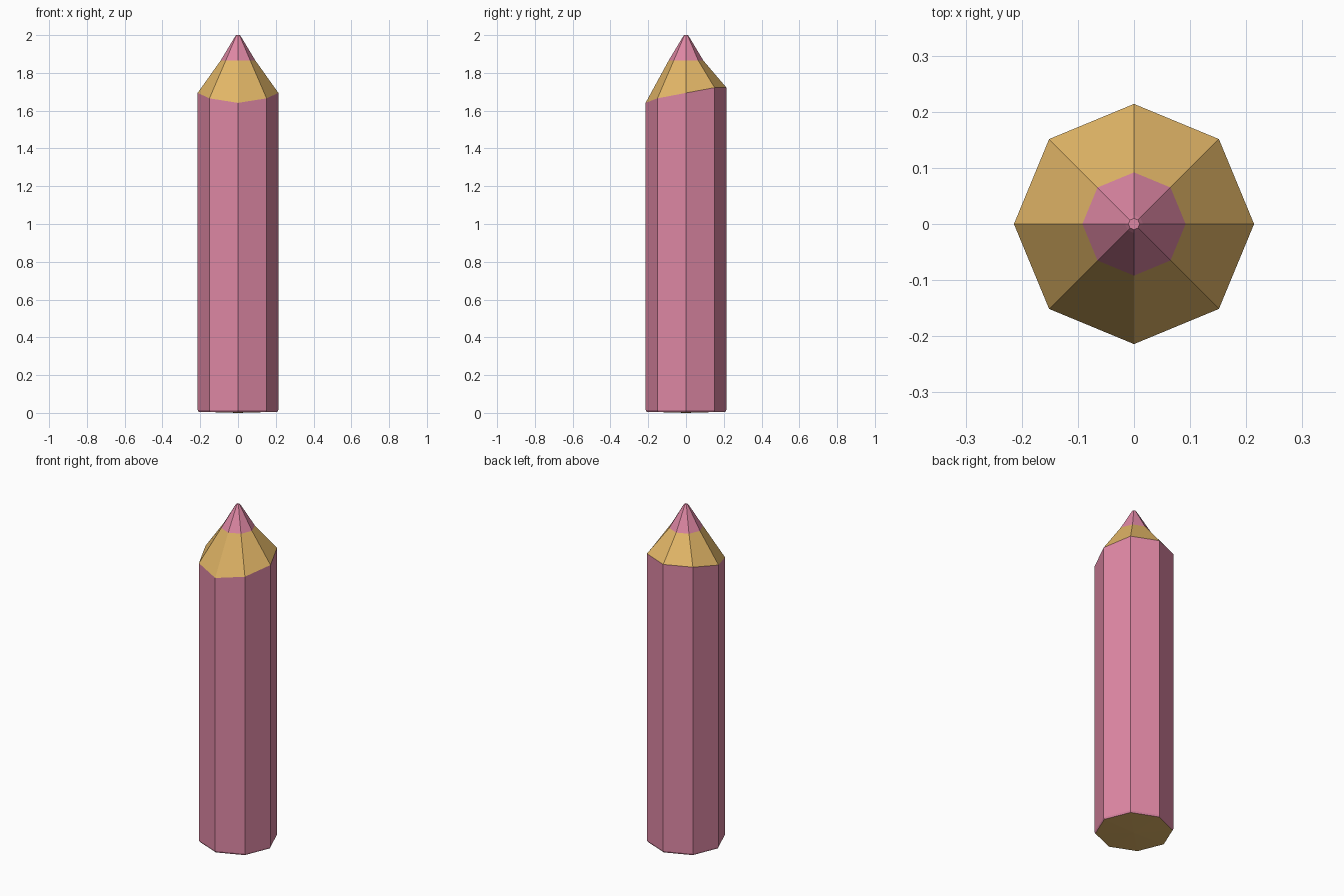
import bpy, bmesh, math

if "Cube" in bpy.data.objects:
    bpy.data.objects.remove(bpy.data.objects["Cube"])

SIDES = 8
R = 0.214


def srgb(r, g, b):
    def lin(c):
        c /= 255
        return c / 12.92 if c <= 0.04045 else ((c + 0.055) / 1.055) ** 2.4
    return (lin(r), lin(g), lin(b), 1)


def material(name, rgb):
    m = bpy.data.materials.new(name)
    m.diffuse_color = srgb(*rgb)
    m.use_nodes = True
    m.node_tree.nodes["Principled BSDF"].inputs["Base Color"].default_value = m.diffuse_color
    return m


pink = material("pink", (222, 135, 164))
wood = material("wood", (226, 182, 103))


def shoulder(y):
    # sharpened edge slopes up towards the back
    return min(1.694 + 0.19 * y + (0.008 if y < -0.2 else 0) * -1.5, 1.722)


def ring(bm, radius, height):
    verts = []
    for i in range(SIDES):
        a = 2 * math.pi * i / SIDES
        x, y = radius * math.cos(a), radius * math.sin(a)
        z = height(y) if callable(height) else height
        verts.append(bm.verts.new((x, y, z)))
    return verts


def part(name, rings, mats, bottom=None, bottom_mat=0, cap_top=False):
    bm = bmesh.new()
    loops = [ring(bm, r, z) for r, z in rings]
    for k, (lo, hi) in enumerate(zip(loops, loops[1:])):
        for i in range(SIDES):
            j = (i + 1) % SIDES
            bm.faces.new((lo[i], lo[j], hi[j], hi[i]))
    if bottom is not None:
        c = bm.verts.new((0, 0, bottom))
        for i in range(SIDES):
            f = bm.faces.new((loops[0][(i + 1) % SIDES], loops[0][i], c))
            f.material_index = bottom_mat
    if cap_top:
        bm.faces.new(loops[-1])
    me = bpy.data.meshes.new(name)
    bm.to_mesh(me)
    bm.free()
    for m in mats:
        me.materials.append(m)
    ob = bpy.data.objects.new(name, me)
    bpy.context.collection.objects.link(ob)
    return ob


# painted octagonal barrel with shallow wooden end
part("barrel", [(R - 0.005, 0.006), (R, 0.016), (R, shoulder)],
     [pink, wood], bottom=0.0, bottom_mat=1)
# sharpened wood cone
part("sharpened_wood", [(R, shoulder), (0.092, 1.865)], [wood])
# coloured lead with blunt tip
part("lead_tip", [(0.092, 1.865), (0.016, 1.992), (0.010, 2.0)], [pink], cap_top=True)
